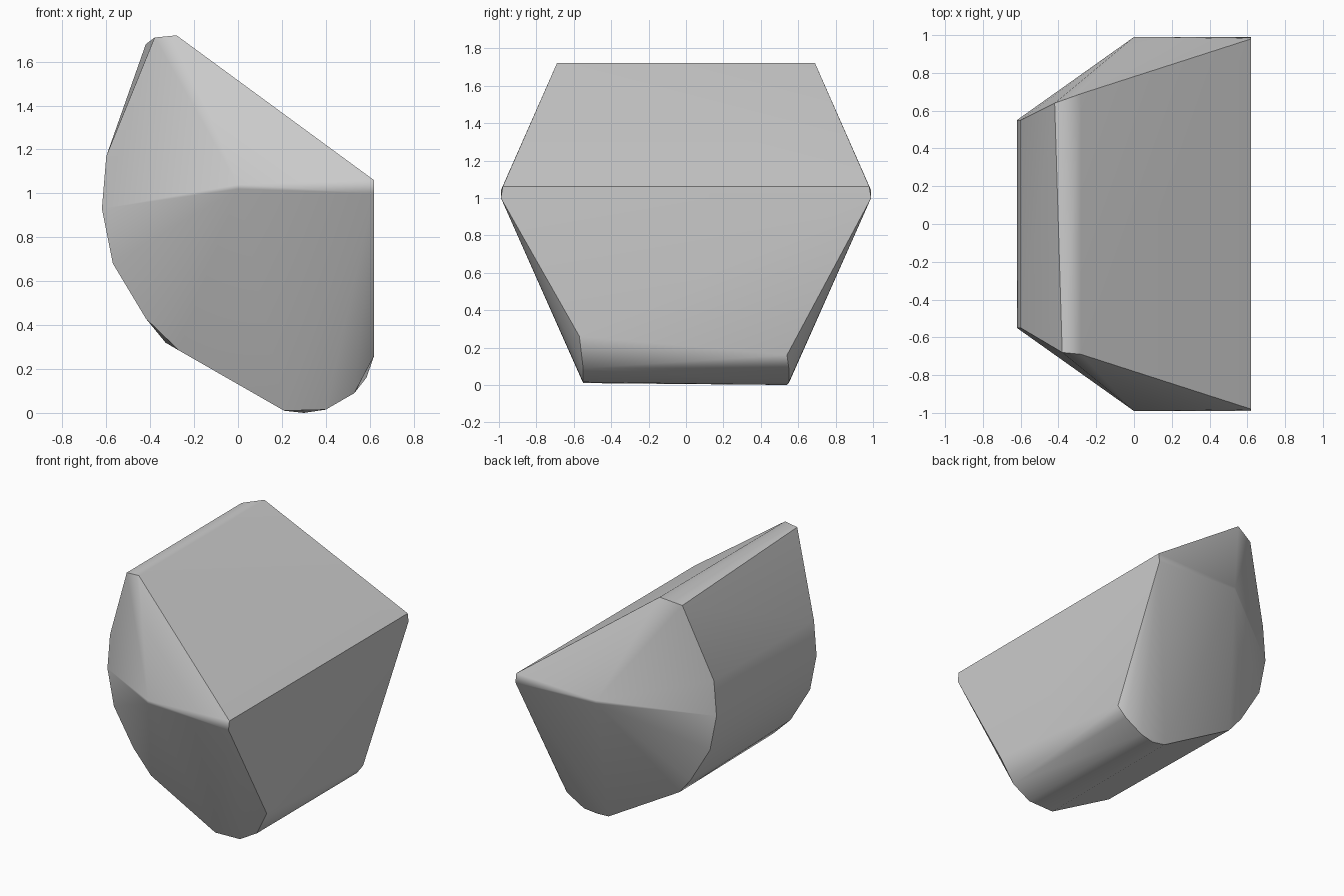
import bpy
import bmesh
import math
from mathutils import Vector

# Remove the default cube only
default_cube = bpy.data.objects.get("Cube")
if default_cube:
    bpy.data.objects.remove(default_cube, do_unlink=True)

FRONT, BACK = -1, 1


def make_material(name, level):
    material = bpy.data.materials.new(name)
    material.use_nodes = True
    colour = (level, level, level, 1.0)
    material.diffuse_color = colour
    material.node_tree.nodes["Principled BSDF"].inputs["Base Color"].default_value = colour
    return material


def place(profile, side, depth):
    """Put (x, z) profile points on one end, at the given distance from the middle."""
    return [Vector((x, side * depth, z)) for x, z in profile]


# Rounded rim shared by both ends: left wall, then underside
wall_rim = [(-0.60, 1.17), (-0.62, 0.93), (-0.57, 0.68), (-0.42, 0.43)]
base_rim = [(0.21, 0.01), (0.40, 0.015), (0.53, 0.09)]

# Ridge along each end, where the upper and lower cap facets meet
cap_ridge = [(0.0, 1.04), (0.0, 1.02), (0.62, 1.0)]

points = []
for side in (FRONT, BACK):
    points += place(wall_rim, side, 0.55)
    points += place(base_rim, side, 0.55)
    points += place(cap_ridge, side, 0.99)
    points += place([(0.62, 1.06)], side, 0.98)
    points += place([(-0.28, 1.72)], side, 0.69)

# Corners that differ between the two ends
points += place([(-0.38, 1.71)], FRONT, 0.68)
points += place([(-0.27, 0.285), (0.62, 0.26)], FRONT, 0.57)
points += place([(-0.42, 1.68)], BACK, 0.64)
points += place([(-0.33, 0.32), (0.30, 0.0), (0.585, 0.16)], BACK, 0.54)

# Stretch a closed convex skin over the corners
bm = bmesh.new()
for point in points:
    bm.verts.new(point)
hull = bmesh.ops.convex_hull(bm, input=bm.verts[:])
unused = {v for v in hull["geom_interior"] + hull["geom_unused"]
          if isinstance(v, bmesh.types.BMVert)}
bmesh.ops.delete(bm, geom=list(unused), context="VERTS")
bmesh.ops.dissolve_limit(bm, angle_limit=math.radians(1.0),
                         verts=bm.verts[:], edges=bm.edges[:])
bmesh.ops.recalc_face_normals(bm, faces=bm.faces[:])

mesh = bpy.data.meshes.new("faceted_block")
bm.to_mesh(mesh)
bm.free()
block = bpy.data.objects.new("faceted_block", mesh)
bpy.context.collection.objects.link(block)
mesh.materials.append(make_material("plain_grey", 0.6))

# Soft shading on the caps and rounded walls, crisp outer edges
bpy.ops.object.select_all(action="DESELECT")
block.select_set(True)
bpy.context.view_layer.objects.active = block
bpy.ops.object.shade_smooth_by_angle(angle=math.radians(42))
weighted = block.modifiers.new("weighted_normals", "WEIGHTED_NORMAL")
weighted.keep_sharp = True
